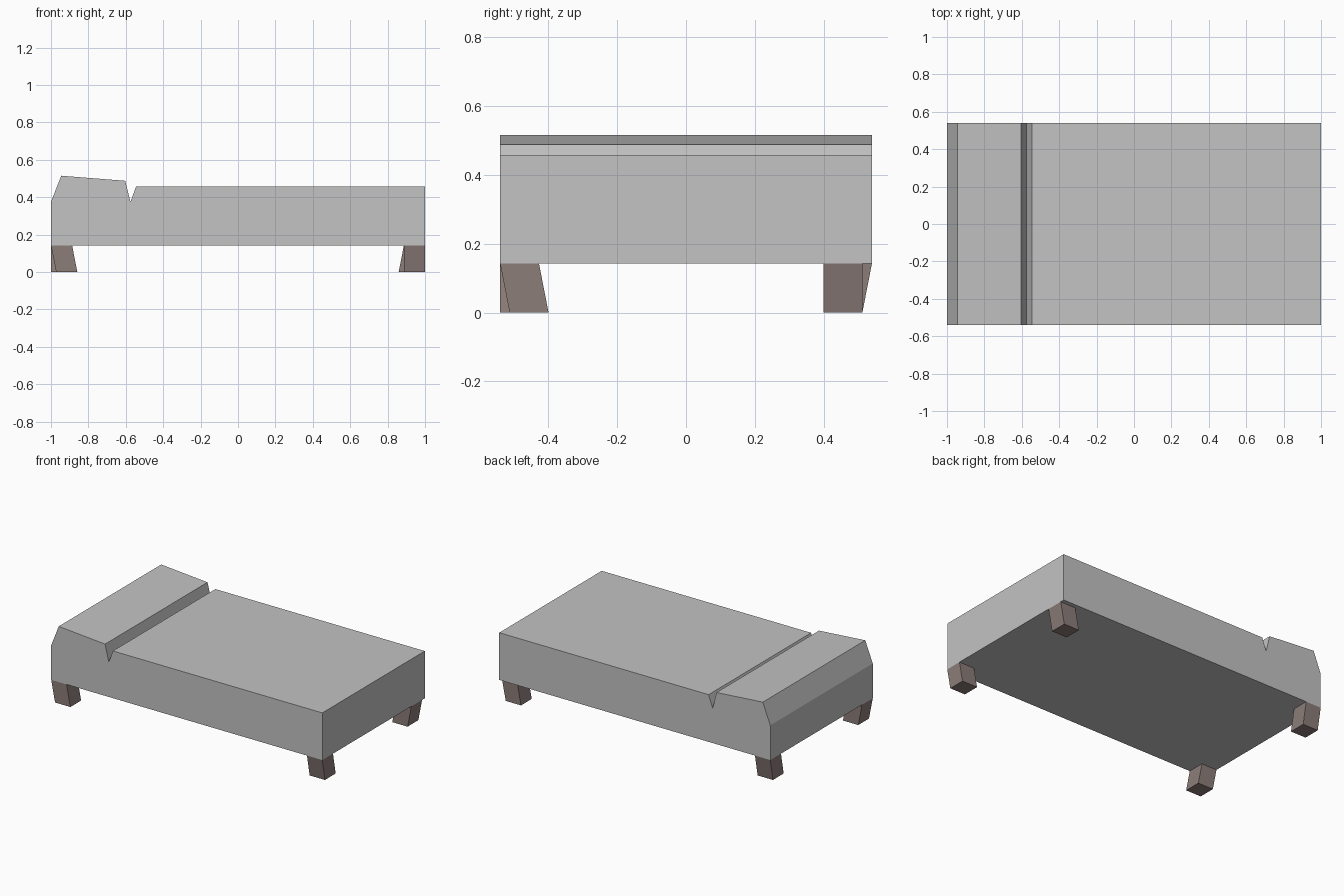
import bpy

if "Cube" in bpy.data.objects:
    bpy.data.objects.remove(bpy.data.objects["Cube"])

W, UNDER = 0.54, 0.143      # half width of the bed, height of its underside


def material(name, color):
    m = bpy.data.materials.new(name)
    m.diffuse_color = (*color, 1)
    m.use_nodes = True
    m.node_tree.nodes["Principled BSDF"].inputs["Base Color"].default_value = m.diffuse_color
    return m


def prism(name, start, end, mat):
    """Loft between two matching outlines and cap both ends."""
    n = len(start)
    faces = [tuple(range(n))[::-1], tuple(range(n, 2 * n))]
    faces += [(i, (i + 1) % n, (i + 1) % n + n, i + n) for i in range(n)]
    mesh = bpy.data.meshes.new(name)
    mesh.from_pydata(start + end, [], faces)
    mesh.materials.append(mat)
    obj = bpy.data.objects.new(name, mesh)
    bpy.context.collection.objects.link(obj)
    return obj


def rect(x, y, z, s):
    return [(x, y, z), (x + s, y, z), (x + s, y + s, z), (x, y + s, z)]


grey = material("grey fabric", (0.546, 0.546, 0.546))
brown = material("brown wood", (0.262, 0.205, 0.191))

# Mattress and raised pillow in one side profile, with a notch between them
profile = [(-1, UNDER), (1, UNDER), (1, 0.458), (-0.545, 0.458),
           (-0.575, 0.375), (-0.603, 0.488), (-0.945, 0.515), (-1, 0.375)]
prism("bed_body",
      [(x, -W, z) for x, z in profile],
      [(x, W, z) for x, z in profile], grey)

# Leaning legs: each one slants inward along a single axis
S, LEAN = 0.113, 0.028
legs = {   # name: top corner x, y, lean x, y
    "front_left_leg": (-1, -W, LEAN, 0),
    "front_right_leg": (1 - S, -W, 0, LEAN),
    "back_right_leg": (1 - S, W - S - LEAN, -LEAN, 0),
    "back_left_leg": (-1, W - S, 0, -LEAN),
}
for name, (x, y, dx, dy) in legs.items():
    prism(name, rect(x + dx, y + dy, 0, S), rect(x, y, UNDER, S), brown)

# Flip the body's faces outward
body = bpy.data.objects["bed_body"].data
body.flip_normals()
